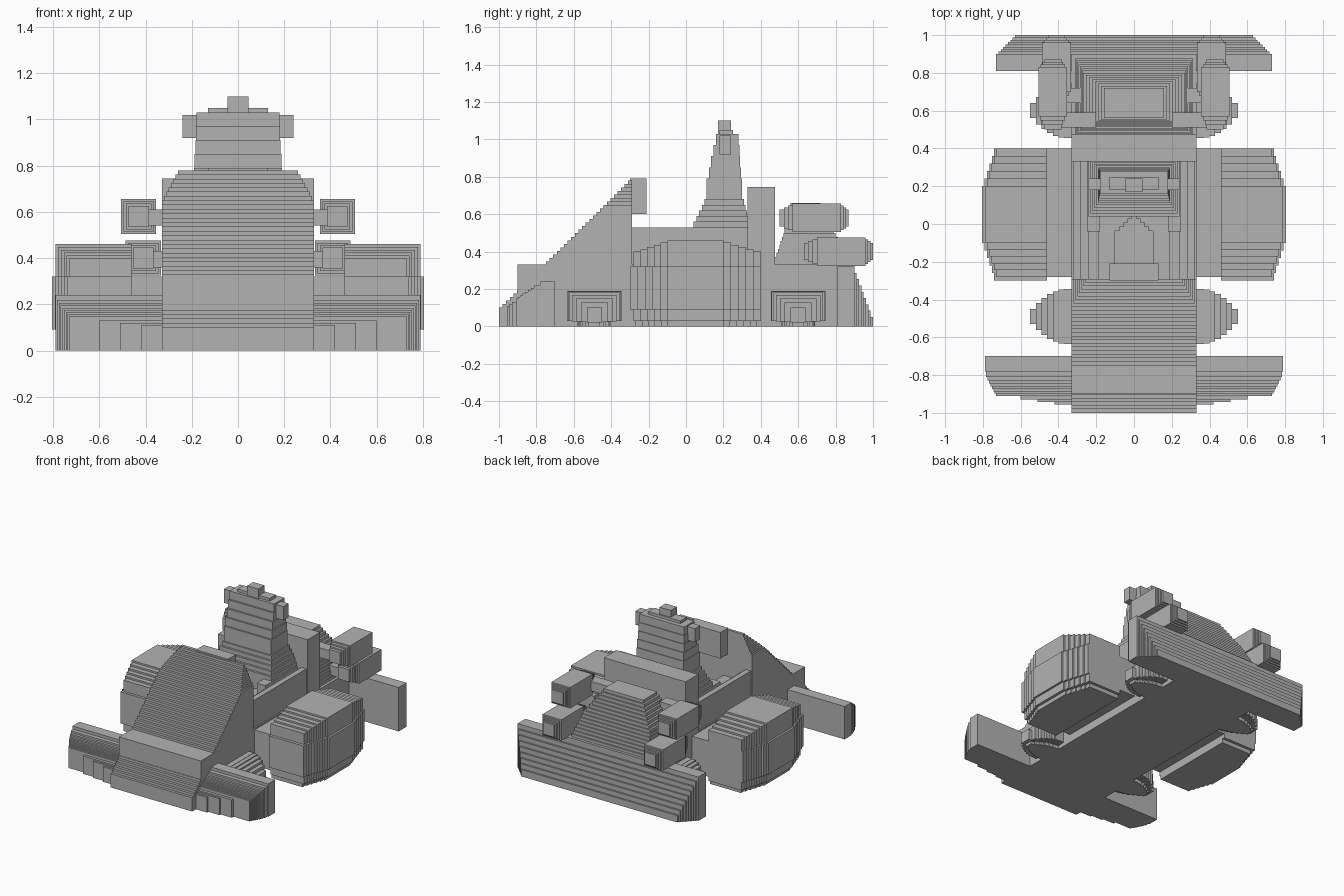
import bpy
import bmesh
from mathutils import Matrix, Vector

default_cube = bpy.data.objects.get("Cube")
if default_cube:
    bpy.data.objects.remove(default_cube)

# The single body colour
grey = bpy.data.materials.new("plain_grey")
grey.use_nodes = True
grey.diffuse_color = (0.45, 0.45, 0.45, 1)
shader = grey.node_tree.nodes["Principled BSDF"]
shader.inputs["Base Color"].default_value = grey.diffuse_color


def box(left, right, front, back, bottom, top):
    """A box as its low corner and its high corner."""
    return Vector((left, front, bottom)), Vector((right, back, top))


def wide(half, front, back, bottom, top):
    """A box centred on the middle plane."""
    return box(-half, half, front, back, bottom, top)


def tube(x, z, radius, front, back):
    """A square bar running from front to back."""
    return box(x - radius, x + radius, front, back, z - radius, z + radius)


def taper(count, first, last, bend=1):
    """Nested boxes stepping from first to last; bend rounds the flanks."""
    boxes = []
    for step in range(count):
        t = step / (count - 1)
        low, high = (a.lerp(b, t ** bend) for a, b in zip(first, last))
        low.x = first[0].x + (last[0].x - first[0].x) * t
        high.x = first[1].x + (last[1].x - first[1].x) * t
        boxes.append((low, high))
    return boxes


def build(name, boxes):
    """One object made from a list of boxes."""
    bm = bmesh.new()
    for low, high in boxes:
        place = Matrix.Translation((low + high) / 2)
        size = Matrix.Diagonal((high - low).to_4d())
        bmesh.ops.create_cube(bm, size=1, matrix=place @ size)
    mesh = bpy.data.meshes.new(name)
    bm.to_mesh(mesh)
    bm.free()
    mesh.materials.append(grey)
    part = bpy.data.objects.new(name, mesh)
    bpy.context.collection.objects.link(part)


def build_pair(name, boxes):
    """A left part and its mirrored right twin."""
    build("left_" + name, boxes)
    mirrored = [box(-high.x, -low.x, low.y, high.y, low.z, high.z)
                for low, high in boxes]
    build("right_" + name, mirrored)


# Chassis floor
body = 0.33
deck = 0.33
build("chassis", [wide(body, front=-0.9, back=0.9, bottom=0, top=deck)])

# Stepped nose wedge, its upper corners cut back
nose_toe = wide(body, front=-1, back=-0.29, bottom=0, top=0.1)
nose_shoulder = wide(body, front=-0.44, back=-0.29, bottom=0, top=0.65)
nose_crest = wide(half=0.26, front=-0.31, back=-0.29, bottom=0, top=0.78)
build("nose", taper(30, nose_toe, nose_shoulder) + taper(8, nose_shoulder, nose_crest))

# Steering cowl behind the nose crest
build("steering_cowl", [wide(half=0.13, front=-0.3, back=-0.21, bottom=0.6, top=0.79)])

# Front wing with rounded tips and a stepped leading edge
wing_spar = wide(half=0.79, front=-0.78, back=-0.7, bottom=0, top=0.24)
wing_edge = wide(half=0.73, front=-0.91, back=-0.7, bottom=0, top=0.15)
lip_start = wide(half=0.6, front=-0.93, back=-0.7, bottom=0, top=0.13)
lip_end = wide(body, front=-0.97, back=-0.7, bottom=0, top=0.1)
build("front_wing", taper(9, wing_spar, wing_edge, bend=0.7) + taper(4, lip_start, lip_end))

# Rear wing, stepped outwards towards its foot
tail_spar = wide(half=0.73, front=0.81, back=0.9, bottom=0, top=0.32)
tail_foot = wide(half=0.63, front=0.81, back=1, bottom=0, top=0.05)
build("rear_wing", taper(9, tail_spar, tail_foot))

# Side pods: rounded shell, bulging belt and inset foot
inner = 0.46
shell = taper(6, box(inner, 0.73, front=-0.28, back=0.4, bottom=0.03, top=0.4),
              box(inner, 0.79, front=-0.1, back=0.2, bottom=0.03, top=0.46))
belt = taper(6, box(inner, 0.74, front=-0.3, back=0.4, bottom=0.09, top=0.32),
             box(inner, 0.805, front=-0.1, back=0.2, bottom=0.09, top=0.32))
foot = taper(6, box(inner, 0.71, front=-0.27, back=0.38, bottom=0, top=0.05),
             box(inner, 0.77, front=-0.1, back=0.2, bottom=0, top=0.05))
build_pair("side_pod", shell + belt + foot)
build_pair("pod_mount", [box(0.3, inner, front=-0.28, back=0.4, bottom=0.06, top=0.32)])

# Four small wheels, stepping in towards the hub
for name, axle in (("front_wheel", -0.49), ("rear_wheel", 0.6)):
    tyre = box(0.3, 0.37, axle - 0.145, axle + 0.145, bottom=0.03, top=0.19)
    hub = box(0.3, 0.55, axle - 0.04, axle + 0.04, bottom=0.02, top=0.1)
    tread = box(0.3, 0.35, axle - 0.09, axle + 0.09, bottom=0, top=0.19)
    tread_end = box(0.3, 0.52, axle - 0.03, axle + 0.03, bottom=0, top=0.1)
    build_pair(name, taper(7, tyre, hub, bend=2) + taper(7, tread, tread_end, bend=2))

# Cockpit rails beside the driver
rail_outer = box(0.28, 0.32, front=-0.29, back=0.34, bottom=0.3, top=0.53)
rail_inner = box(0.24, 0.29, front=-0.29, back=0.34, bottom=0.3, top=0.5)
arm_rest = box(0.18, 0.25, front=-0.04, back=0.34, bottom=0.3, top=0.53)
build_pair("cockpit_rail", [rail_outer, rail_inner, arm_rest])

# Legs, leaving a pointed gap between them
thigh = box(0.1, 0.19, front=-0.29, back=0.1, bottom=0.3, top=0.44)
lap_edge = box(0.1, 0.19, front=-0.06, back=0.1, bottom=0.3, top=0.44)
lap_middle = box(0.01, 0.19, front=0.03, back=0.1, bottom=0.3, top=0.44)
build_pair("leg", [thigh] + taper(5, lap_edge, lap_middle))

# Driver: flared coat, upright torso and stepped head
hem = wide(half=0.24, front=0.04, back=0.34, bottom=0.3, top=0.56)
waist = wide(half=0.2, front=0.1, back=0.31, bottom=0.3, top=0.68)
chest = wide(half=0.19, front=0.11, back=0.3, bottom=0.3, top=0.79)
brow = wide(half=0.18, front=0.16, back=0.28, bottom=0.3, top=1.03)
crown = wide(half=0.13, front=0.18, back=0.25, bottom=0.9, top=1.05)
knob = wide(half=0.045, front=0.17, back=0.24, bottom=0.9, top=1.1)
build("driver", taper(5, hem, waist) + taper(5, chest, brow) + [crown, knob])
build_pair("ear", [box(0.16, 0.24, front=0.18, back=0.24, bottom=0.92, top=1.02)])

# Seat back
build("seat_back", [wide(body, front=0.33, back=0.475, bottom=0.3, top=0.745)])

# Engine cover: gently stepped base, steeper crown
cover_base = wide(half=0.31, front=0.47, back=0.88, bottom=0.3, top=0.35)
cover_middle = wide(half=0.27, front=0.52, back=0.8, bottom=0.3, top=0.5)
cover_top = wide(half=0.16, front=0.56, back=0.72, bottom=0.3, top=0.66)
build("engine_cover", taper(8, cover_base, cover_middle) + taper(8, cover_middle, cover_top))

# Exhaust pipes with stepped ends and a link to the engine
for name, x, z, start in (("upper_exhaust", 0.43, 0.58, 0.5), ("lower_exhaust", 0.41, 0.4, 0.63)):
    barrel = tube(x, z, radius=0.076, front=start + 0.07, back=start + 0.33)
    mouth = tube(x, z, radius=0.045, front=start, back=start + 0.37)
    link = box(0.2, x, start + 0.01, start + 0.09, z - 0.04, z + 0.03)
    build_pair(name, taper(4, barrel, mouth) + [link])
